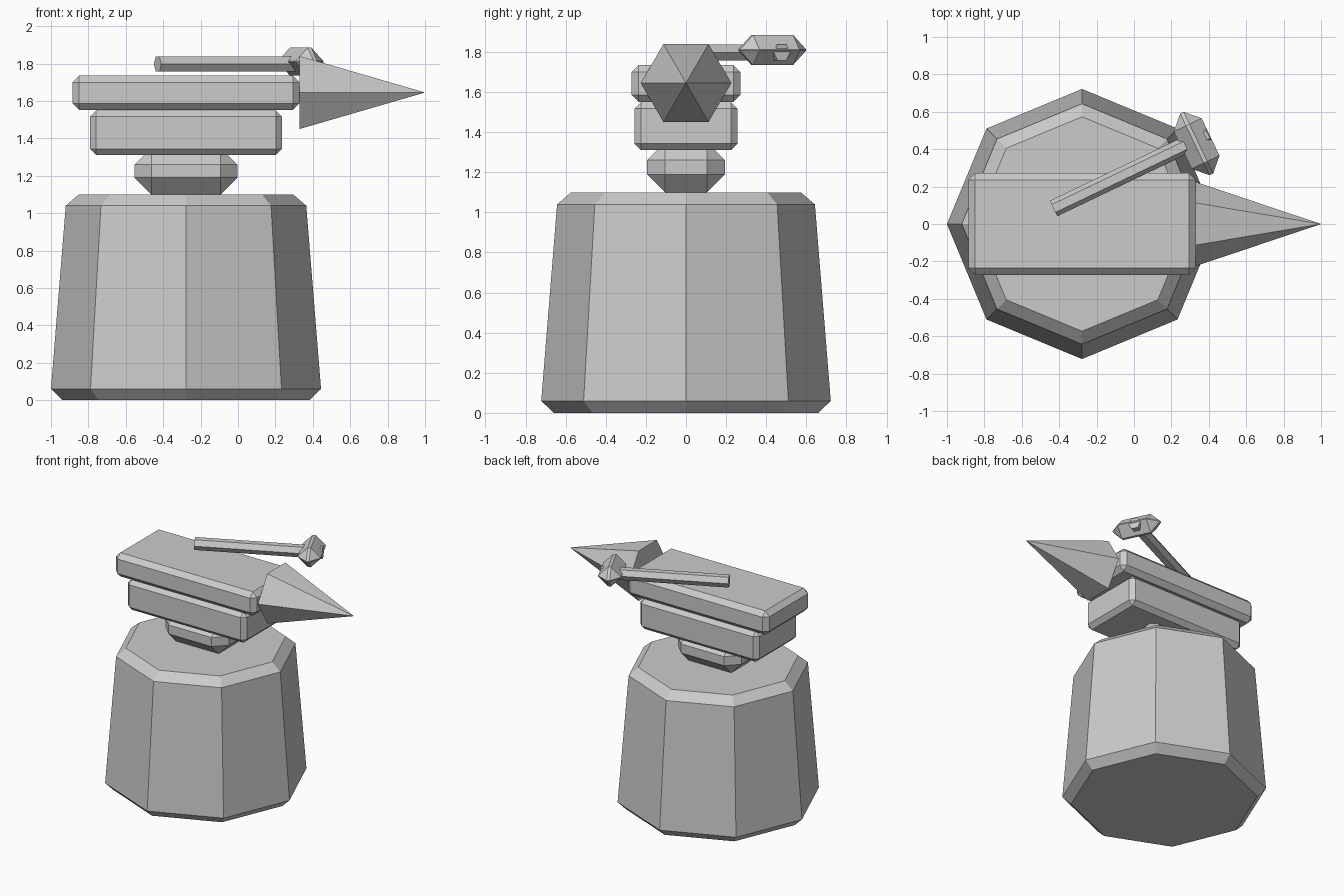
import bpy, bmesh
from math import cos, sin, pi, atan2, hypot
from mathutils import Vector

cube = bpy.data.objects.get("Cube")
if cube:
    bpy.data.objects.remove(cube, do_unlink=True)

grey = bpy.data.materials.new("plain grey")
grey.use_nodes = True
colour = (0.6, 0.6, 0.6, 1)
grey.diffuse_color = colour
grey.node_tree.nodes["Principled BSDF"].inputs["Base Color"].default_value = colour


def add_object(name, bm, location=(0, 0, 0), turn=0):
    bmesh.ops.recalc_face_normals(bm, faces=bm.faces)
    mesh = bpy.data.meshes.new(name)
    bm.to_mesh(mesh)
    bm.free()
    mesh.materials.append(grey)
    obj = bpy.data.objects.new(name, mesh)
    obj.location = location
    obj.rotation_euler.z = turn
    bpy.context.collection.objects.link(obj)
    return obj


def chamfered_box(name, size, centre, chamfer, turn=0):
    bm = bmesh.new()
    bmesh.ops.create_cube(bm, size=1)
    bmesh.ops.scale(bm, vec=size, verts=bm.verts)
    bmesh.ops.bevel(bm, geom=bm.edges[:], offset=chamfer, segments=1,
                    affect='EDGES', clamp_overlap=True)
    return add_object(name, bm, centre, turn)


def loft(name, sides, rings, axis='Z', location=(0, 0, 0), turn=0):
    """Stack regular polygons (radius, distance) along z or x; radius 0 is a tip."""
    bm = bmesh.new()
    loops = []
    for radius, d in rings:
        points = []
        for i in range(sides if radius else 1):
            a = 2 * pi * i / sides
            u, v = radius * cos(a), radius * sin(a)
            points.append(bm.verts.new((u, v, d) if axis == 'Z' else (d, u, v)))
        loops.append(points)
    for low, high in zip(loops, loops[1:]):
        for i in range(sides):
            j = (i + 1) % sides
            if len(high) == 1:
                bm.faces.new((low[i], low[j], high[0]))
            else:
                bm.faces.new((low[i], low[j], high[j], high[i]))
    for loop in (loops[0], loops[-1]):
        if len(loop) > 1:
            bm.faces.new(loop)
    return add_object(name, bm, location, turn)


MID = -0.278  # x of the stump and anvil body

# Tapered eight-sided stump with chamfered rims
loft("stump", 8, [(0.66, 0), (0.722, 0.06), (0.643, 1.04), (0.573, 1.1)],
     location=(MID, 0, 0))

# Anvil body
chamfered_box("anvil_foot", (0.55, 0.39, 0.25), (MID, 0, 1.225), 0.09)
chamfered_box("anvil_waist", (1.026, 0.514, 0.24), (MID, 0, 1.43), 0.033)
chamfered_box("anvil_top", (1.214, 0.544, 0.185), (MID, 0, 1.643), 0.036)

# Six-sided horn
loft("anvil_horn", 6, [(0.225, 0.33), (0, 1.0)], axis='X', location=(0, 0, 1.645))

# Hammer lying across the anvil
start, end = Vector((-0.43, 0.083, 1.797)), Vector((0.397, 0.479, 1.797))
along = end - start
angle = atan2(along.y, along.x)
loft("hammer_handle", 6, [(0.046, 0), (0.046, hypot(along.x, along.y))],
     axis='X', location=start, turn=angle)
chamfered_box("hammer_head", (0.165, 0.365, 0.15), (0.335, 0.43, 1.81), 0.072, angle)
